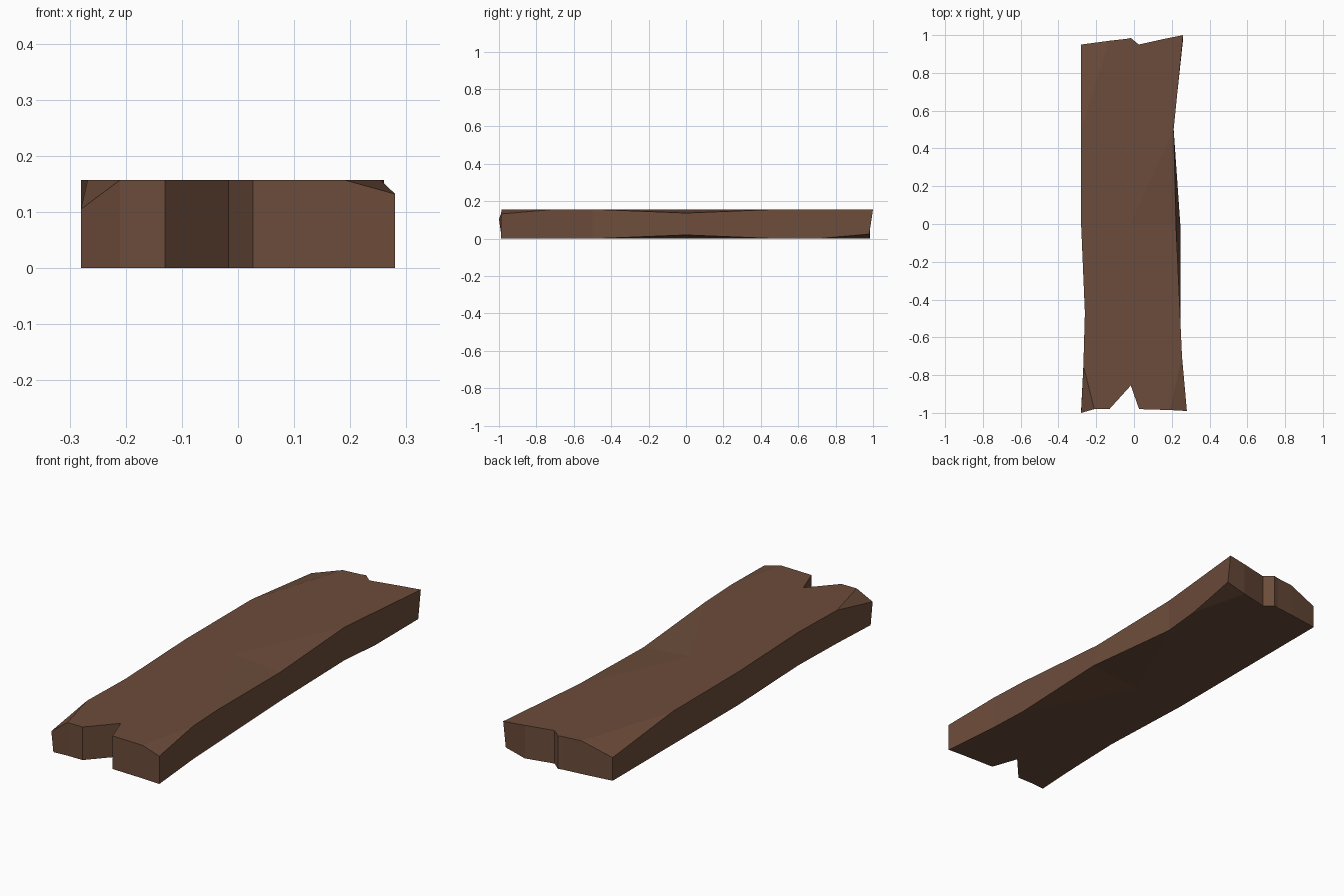
import bpy
import bmesh

default_cube = bpy.data.objects.get("Cube")
if default_cube:
    bpy.data.objects.remove(default_cube, do_unlink=True)

THICKNESS = 0.157


def make_material(name, colour):
    material = bpy.data.materials.new(name)
    material.use_nodes = True
    material.diffuse_color = colour
    shader = material.node_tree.nodes["Principled BSDF"]
    shader.inputs["Base Color"].default_value = colour
    shader.inputs["Roughness"].default_value = 0.9
    return material


def add_cap(bm, ring, dents, height):
    """Close a ring with one flat face, leaving a chipped facet at each dent.

    A dent maps a rim position to an inner point, or to None for a cut corner.
    """
    count = len(ring)
    flat = []
    for index, vert in enumerate(ring):
        if index not in dents:
            flat.append(vert)
            continue
        before, after = ring[index - 1], ring[(index + 1) % count]
        inner = dents[index]
        if inner is None:
            bm.faces.new((before, vert, after))
        else:
            centre = bm.verts.new((inner[0], inner[1], height))
            bm.faces.new((before, vert, centre))
            bm.faces.new((vert, after, centre))
            flat.append(centre)
    bm.faces.new(flat)


# Plank outline, anticlockwise from the front corner on the -x side
front_end = [(-0.28, -1.0), (-0.21, -0.98), (-0.13, -0.98), (-0.017, -0.855),
             (0.027, -0.98), (0.19, -0.985), (0.28, -0.99)]
left_edge = [(0.254, -0.7), (0.245, -0.5), (0.222, 0), (0.21, 0.5), (0.23, 0.7)]
back_end = [(0.26, 1.0), (0.16, 0.98), (0.025, 0.95), (-0.017, 0.985),
            (-0.04, 0.98), (-0.13, 0.97), (-0.28, 0.95)]
right_edge = [(-0.28, 0.5), (-0.28, 0), (-0.26, -0.47), (-0.268, -0.75)]
outline = front_end + left_edge + back_end + right_edge

# Rim positions of the worn places
front_right = 0
front_left = len(front_end) - 1
waist = front_left + 3
back_left = len(front_end) + len(left_edge)
back_right = back_left + len(back_end) - 1

bm = bmesh.new()
top = [bm.verts.new((x, y, THICKNESS)) for x, y in outline]
bottom = [bm.verts.new((x, y, 0)) for x, y in outline]

# Worn corners and the hollow in the long side
top[front_right].co.z = 0.105
top[front_left].co.z = 0.132
top[back_right].co.z = 0.11
top[waist].co.z = 0.137
bottom[waist].co.x, bottom[waist].co.z = 0.245, 0.02
bottom[back_left].co.y, bottom[back_left].co.z = 0.98, 0.025
bottom[front_right].co.y = -0.985

# Walls, then the upper and lower surfaces
for i in range(len(outline)):
    j = (i + 1) % len(outline)
    bm.faces.new((bottom[i], bottom[j], top[j], top[i]))
hollow = (-0.02, 0)
add_cap(bm, top, {front_right: None, front_left: None, back_right: None,
                  waist: hollow}, THICKNESS)
add_cap(bm, bottom, {back_left: None, waist: hollow}, 0)

bmesh.ops.recalc_face_normals(bm, faces=bm.faces)
bmesh.ops.triangulate(bm, faces=[f for f in bm.faces if len(f.verts) > 4])
mesh = bpy.data.meshes.new("wooden_plank")
bm.to_mesh(mesh)
bm.free()
mesh.materials.append(make_material("brown wood", (0.15, 0.072, 0.043, 1)))
plank = bpy.data.objects.new("wooden_plank", mesh)
bpy.context.collection.objects.link(plank)
